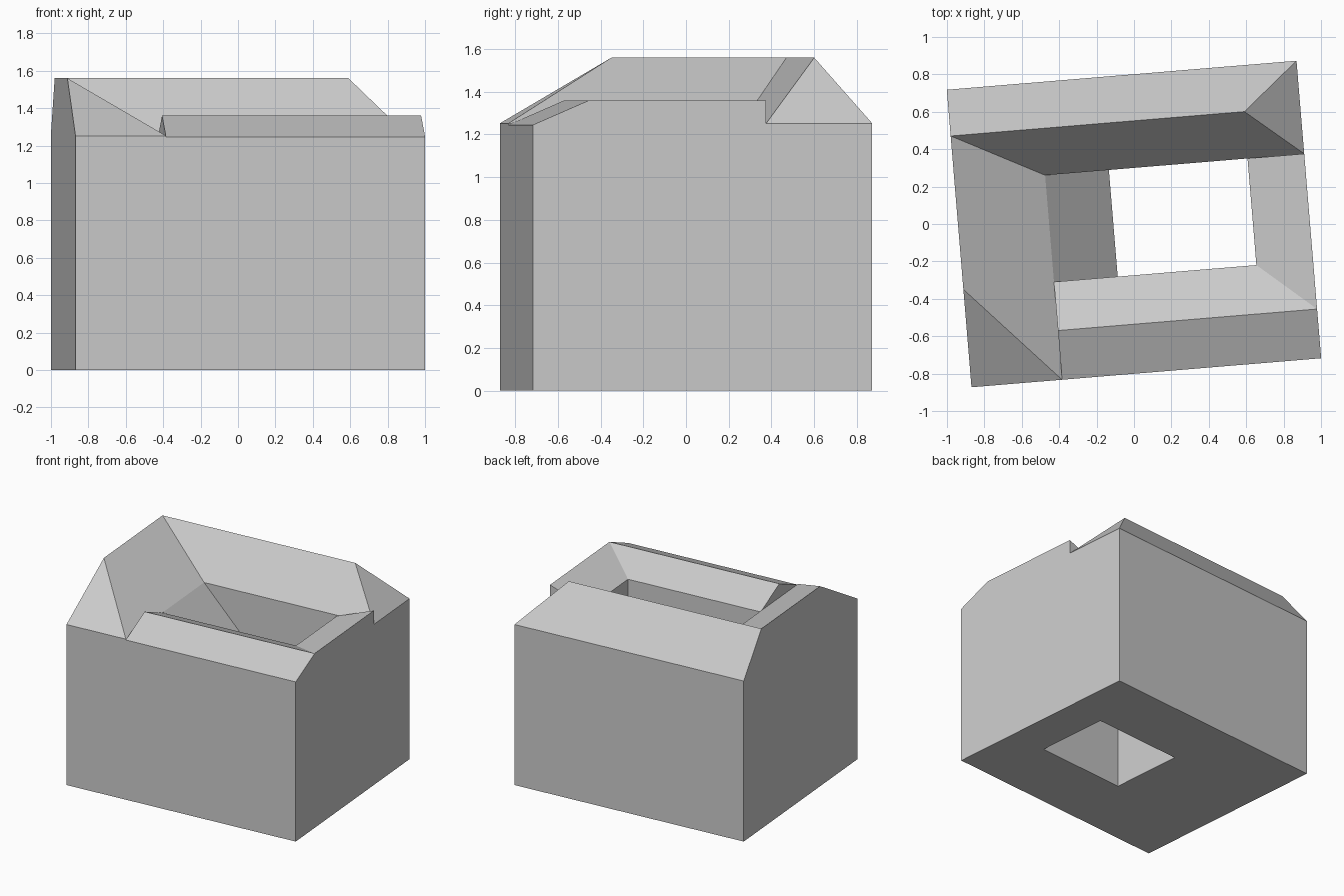
import bpy, bmesh, math

cube = bpy.data.objects.get("Cube")
if cube:
    bpy.data.objects.remove(cube, do_unlink=True)

# One plain grey for the whole building
GREY = (0.6, 0.6, 0.6, 1)
grey = bpy.data.materials.new("plain grey")
grey.use_nodes = True
grey.diffuse_color = GREY
grey.node_tree.nodes["Principled BSDF"].inputs["Base Color"].default_value = GREY

# Plan lines in the building's own axes
W, D = 0.938, 0.798                # half width and half depth
LEFT_IN, RIGHT_IN = -0.452, 0.634  # inner eaves of the side wings
FRONT_IN, BACK_IN = -0.273, 0.299  # inner eaves of the front and back wings
RAMP_END = -0.11                   # courtyard edge of the sloping ledge
BACK_RIDGE, FRONT_RIDGE = 0.55, -0.534
HIGH, LOW, EAVE, LOW_EAVE, LEDGE = 1.56, 1.36, 1.252, 1.245, 0.88
TURN = math.radians(4.74)


def block(name, outline, roof=()):
    """Convex solid from the ground up to the heights of its outline and roof points."""
    bm = bmesh.new()
    for x, y, z in outline:
        bm.verts.new((x, y, 0))
        bm.verts.new((x, y, z))
    for p in roof:
        bm.verts.new(p)
    bmesh.ops.convex_hull(bm, input=bm.verts[:])
    bmesh.ops.dissolve_limit(bm, angle_limit=0.01, verts=bm.verts[:], edges=bm.edges[:])
    bmesh.ops.recalc_face_normals(bm, faces=bm.faces[:])
    mesh = bpy.data.meshes.new(name)
    bm.to_mesh(mesh)
    bm.free()
    mesh.materials.append(grey)
    ob = bpy.data.objects.new(name, mesh)
    ob.rotation_euler.z = TURN
    bpy.context.collection.objects.link(ob)


# Tall wing with a single inward slope and a hipped front corner
block("tall_side_wing", [
    (-W, -D, EAVE), (LEFT_IN, -D, EAVE), (LEFT_IN, BACK_IN, EAVE),
    (-W, BACK_RIDGE, HIGH), (-W, FRONT_IN, HIGH)])

# Back wing with a ridge, hipped at one end
block("back_wing", [
    (-W, BACK_RIDGE, HIGH), (LEFT_IN, BACK_IN, EAVE), (W, BACK_IN, EAVE),
    (W, D, EAVE), (-W, D, EAVE)],
    roof=[(0.638, BACK_RIDGE, HIGH)])

# Low front wing with a ridge and a gable end
block("front_wing", [
    (LEFT_IN, -D, LOW_EAVE), (W, -D, LOW_EAVE), (W, FRONT_RIDGE, LOW),
    (RIGHT_IN, FRONT_IN, LOW_EAVE), (LEFT_IN, FRONT_IN, LOW_EAVE),
    (LEFT_IN, FRONT_RIDGE, LOW)])

# Low side wing with a single inward slope
block("low_side_wing", [
    (W, FRONT_RIDGE, LOW), (W, BACK_IN, LOW),
    (RIGHT_IN, BACK_IN, LOW_EAVE), (RIGHT_IN, FRONT_IN, LOW_EAVE)])

# Steep ledge dropping into the open courtyard
block("courtyard_ledge", [
    (LEFT_IN, FRONT_IN, EAVE), (RAMP_END, FRONT_IN, LEDGE),
    (RAMP_END, BACK_IN, LEDGE), (LEFT_IN, BACK_IN, EAVE)])
